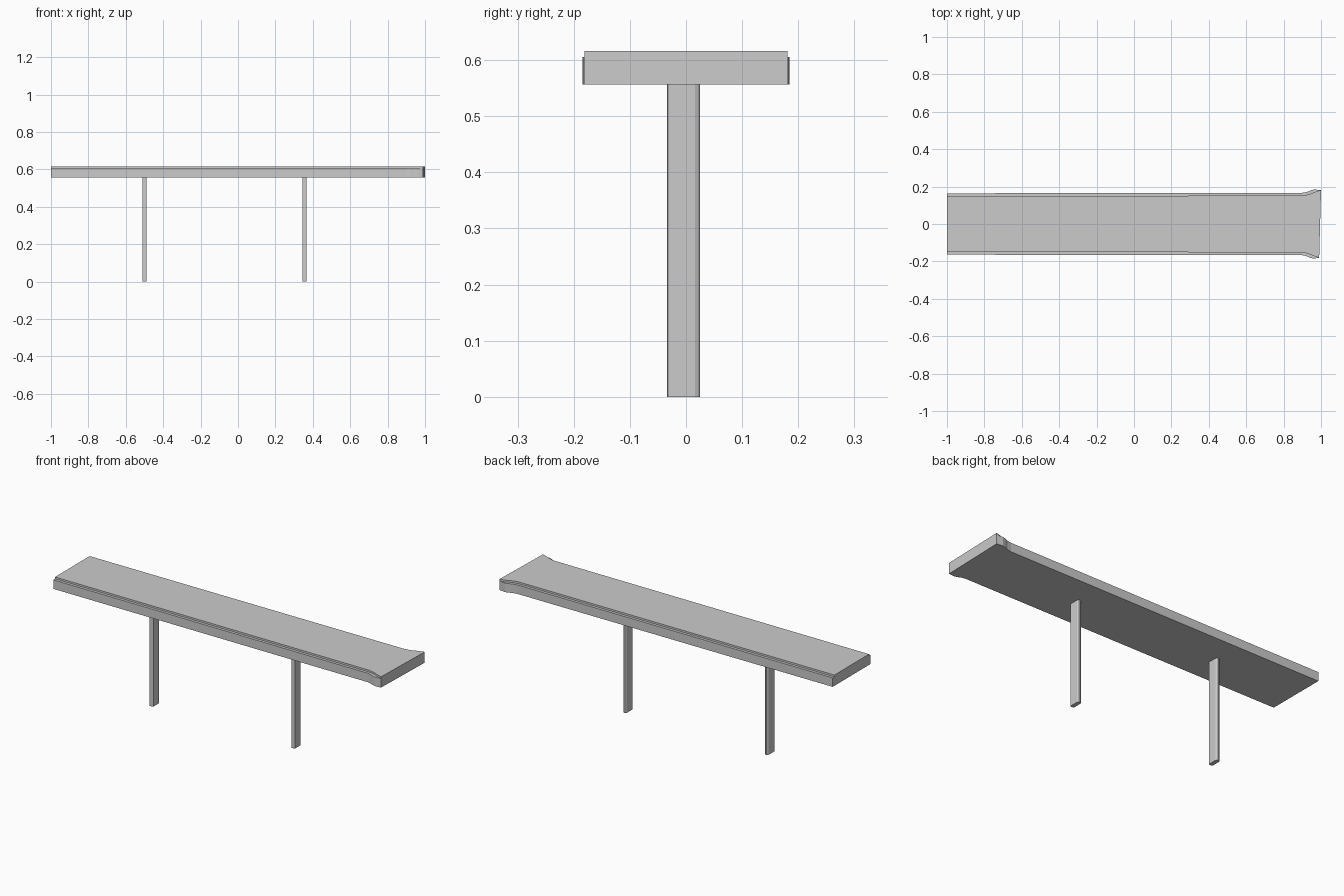
import bpy, bmesh

if "Cube" in bpy.data.objects:
    bpy.data.objects.remove(bpy.data.objects["Cube"])

Z_BOTTOM, Z_LEDGE, Z_TOP = 0.557, 0.606, 0.616


def loft(name, rings):
    """Skin matching closed rings of points and cap both ends."""
    bm = bmesh.new()
    loops = [[bm.verts.new(p) for p in ring] for ring in rings]
    for a, b in zip(loops, loops[1:]):
        for i in range(len(a)):
            j = (i + 1) % len(a)
            bm.faces.new((a[i], a[j], b[j], b[i]))
    bm.faces.new(loops[0])
    bm.faces.new(loops[-1])
    bmesh.ops.recalc_face_normals(bm, faces=bm.faces)
    mesh = bpy.data.meshes.new(name)
    bm.to_mesh(mesh)
    bm.free()
    obj = bpy.data.objects.new(name, mesh)
    bpy.context.collection.objects.link(obj)
    return obj


# Bench top: stepped section, flared at the right end
# station: x, half width of lower slab, half width of raised top
stations = [
    (-1.0, 0.164, 0.149),
    (0.90, 0.167, 0.152),
    (0.925, 0.171, 0.156),
    (0.945, 0.180, 0.162),
    (0.962, 0.1845, 0.170),
    (0.98, 0.183, 0.176),
    (1.0, 0.1815, 0.181),
]


def section(x, low, top):
    half = [(low, Z_BOTTOM), (low, Z_LEDGE), (top, Z_LEDGE), (top, Z_TOP)]
    outline = half + [(-y, z) for y, z in reversed(half)]
    # the flared end is cut slightly askew
    skew = 0.005 if x > 0.9 else 0.0
    return [(x - skew + skew * y / 0.181 if x == 1.0
             else x - (skew if y < 0 else 0), y, z) for y, z in outline]


loft("bench_top", [section(*s) for s in stations])

# Legs: flat posts with chamfered narrow edges
leg_profile = [(-0.011, -0.032), (-0.008, -0.034), (0.008, -0.034), (0.011, -0.032),
               (0.011, 0.016), (0.008, 0.022), (0.004, 0.025),
               (-0.004, 0.025), (-0.008, 0.022), (-0.011, 0.016)]
for name, cx in (("left_leg", -0.50), ("right_leg", 0.355)):
    loft(name, [[(cx + x, y, z) for x, y in leg_profile] for z in (0.0, Z_BOTTOM)])
